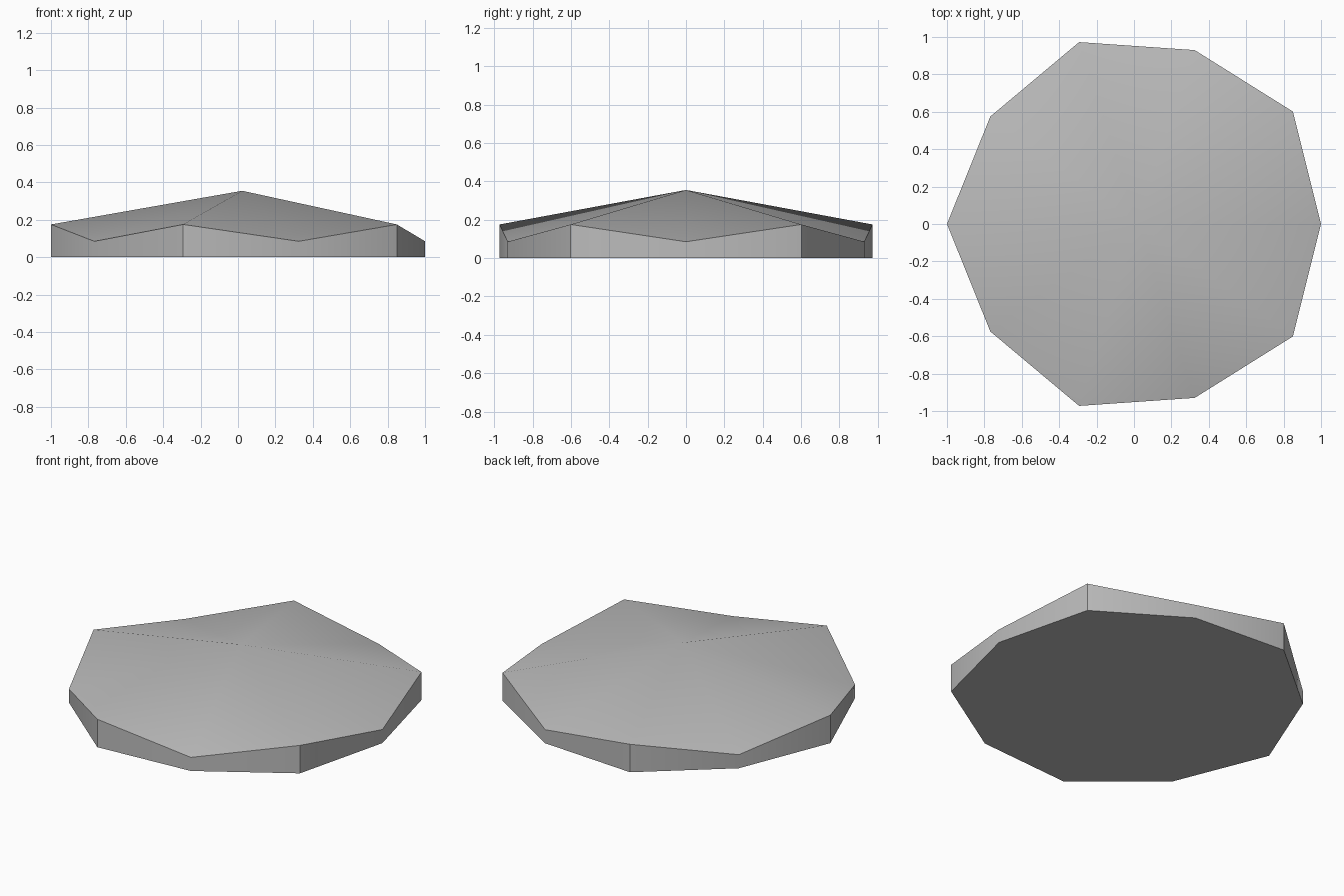
import bpy
import bmesh
from math import cos, sin, pi, radians

cube = bpy.data.objects.get("Cube")
if cube:
    bpy.data.objects.remove(cube, do_unlink=True)

# Plain grey material
grey = bpy.data.materials.new("light_grey")
grey.use_nodes = True
colour = (0.5, 0.5, 0.5, 1)
grey.diffuse_color = colour
grey.node_tree.nodes["Principled BSDF"].inputs["Base Color"].default_value = colour

CENTRE_X = 0.0225
SIDES = 10
LOW = (0.9775, 0.085)     # radius and rim height of the dipped corners
HIGH = (1.0225, 0.175)    # radius and rim height of the raised corners
APEX = 0.355

# Ten-sided slab with a zigzag rim and a shallow peaked top
bm = bmesh.new()
base, rim = [], []
for i in range(SIDES):
    radius, height = HIGH if i % 2 else LOW
    angle = 2 * pi * i / SIDES
    x, y = CENTRE_X + radius * cos(angle), radius * sin(angle)
    base.append(bm.verts.new((x, y, 0)))
    rim.append(bm.verts.new((x, y, height)))
peak = bm.verts.new((CENTRE_X, 0, APEX))

for i in range(SIDES):
    j = (i + 1) % SIDES
    bm.faces.new((base[i], base[j], rim[j], rim[i]))
    bm.faces.new((rim[i], rim[j], peak))
bm.faces.new(base[::-1])
bmesh.ops.recalc_face_normals(bm, faces=bm.faces)

mesh = bpy.data.meshes.new("peaked_slab")
bm.to_mesh(mesh)
bm.free()
mesh.materials.append(grey)
slab = bpy.data.objects.new("peaked_slab", mesh)
bpy.context.collection.objects.link(slab)

# Soft facets, sharp rim and raised corners
bpy.ops.object.select_all(action="DESELECT")
slab.select_set(True)
bpy.context.view_layer.objects.active = slab
bpy.ops.object.shade_smooth_by_angle(angle=radians(32))
